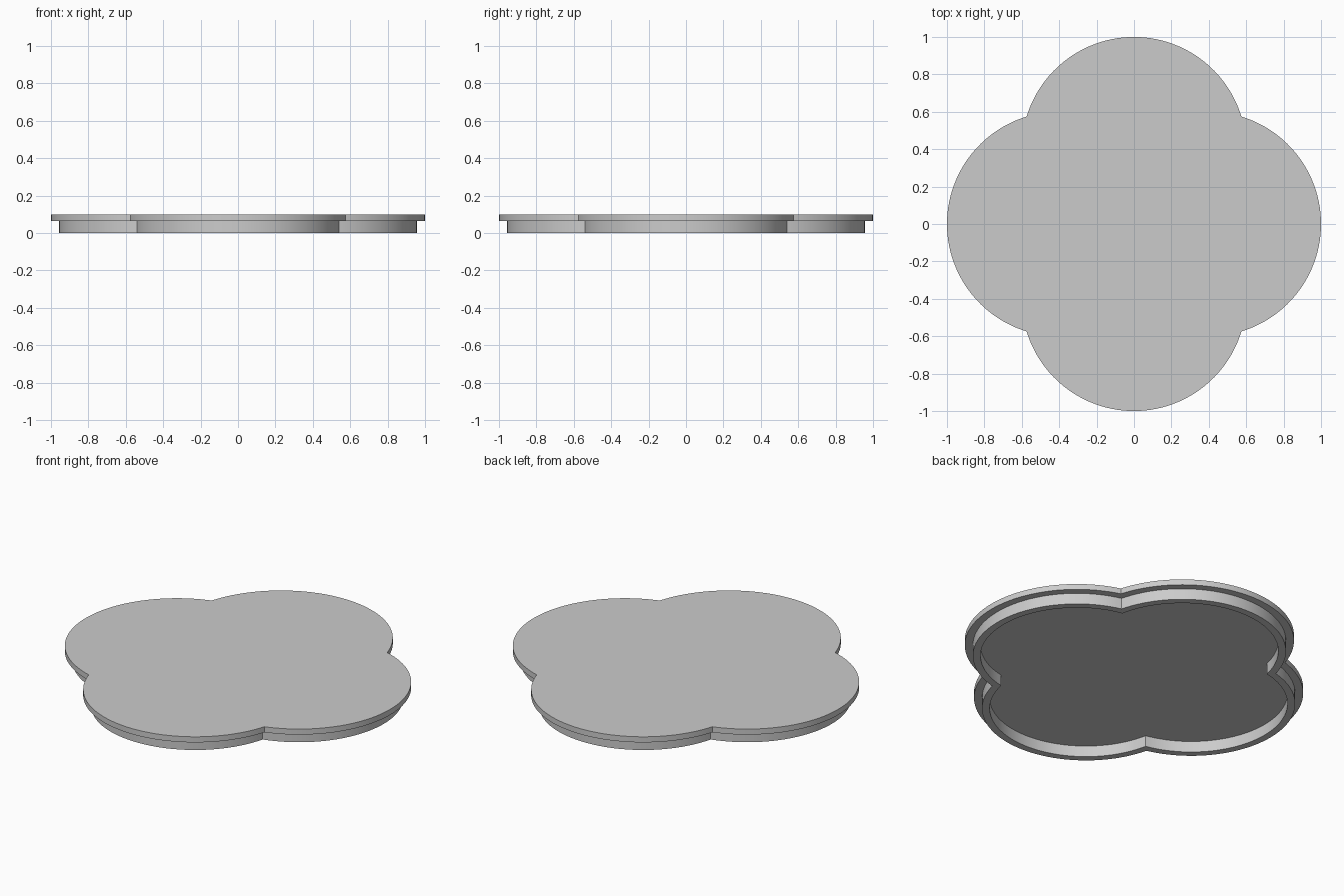
import bpy, bmesh, math

if "Cube" in bpy.data.objects:
    bpy.data.objects.remove(bpy.data.objects["Cube"], do_unlink=True)

LOBE_OFFSET = 0.4
ARC_STEPS = 48

grey = bpy.data.materials.new("light grey")
grey.use_nodes = True
colour = (0.6, 0.6, 0.6, 1)
grey.diffuse_color = colour
grey.node_tree.nodes["Principled BSDF"].inputs["Base Color"].default_value = colour


def quatrefoil(radius):
    """Outline of four overlapping circles, as a list of (x, y)."""
    c = LOBE_OFFSET
    corner = (c + math.sqrt(2 * radius ** 2 - c ** 2)) / 2
    half = math.atan2(corner, corner - c)
    points = []
    for lobe in range(4):
        turn = lobe * math.pi / 2
        for i in range(ARC_STEPS):
            a = turn - half + 2 * half * i / ARC_STEPS
            points.append((c * math.cos(turn) + radius * math.cos(a),
                           c * math.sin(turn) + radius * math.sin(a)))
    return points


# Lid section as (lobe radius, height): recess, skirt, overhanging rim
section = [(0.516, 0.065), (0.516, 0), (0.557, 0),
           (0.557, 0.065), (0.6, 0.065), (0.6, 0.098)]

bm = bmesh.new()
rings = [[bm.verts.new((x, y, z)) for x, y in quatrefoil(r)] for r, z in section]
for lower, upper in zip(rings, rings[1:]):
    for i in range(len(lower)):
        j = (i + 1) % len(lower)
        bm.faces.new((lower[i], lower[j], upper[j], upper[i]))

# Recess ceiling and flat top
bm.faces.new(list(reversed(rings[0])))
bm.faces.new(rings[-1])
bmesh.ops.recalc_face_normals(bm, faces=bm.faces)

mesh = bpy.data.meshes.new("four_lobed_lid")
bm.to_mesh(mesh)
bm.free()
mesh.materials.append(grey)
lid = bpy.data.objects.new("four_lobed_lid", mesh)
bpy.context.collection.objects.link(lid)

# Smooth curved walls, sharp rims and notches
bpy.ops.object.select_all(action='DESELECT')
lid.select_set(True)
bpy.context.view_layer.objects.active = lid
bpy.ops.object.shade_smooth_by_angle(angle=math.radians(30))
